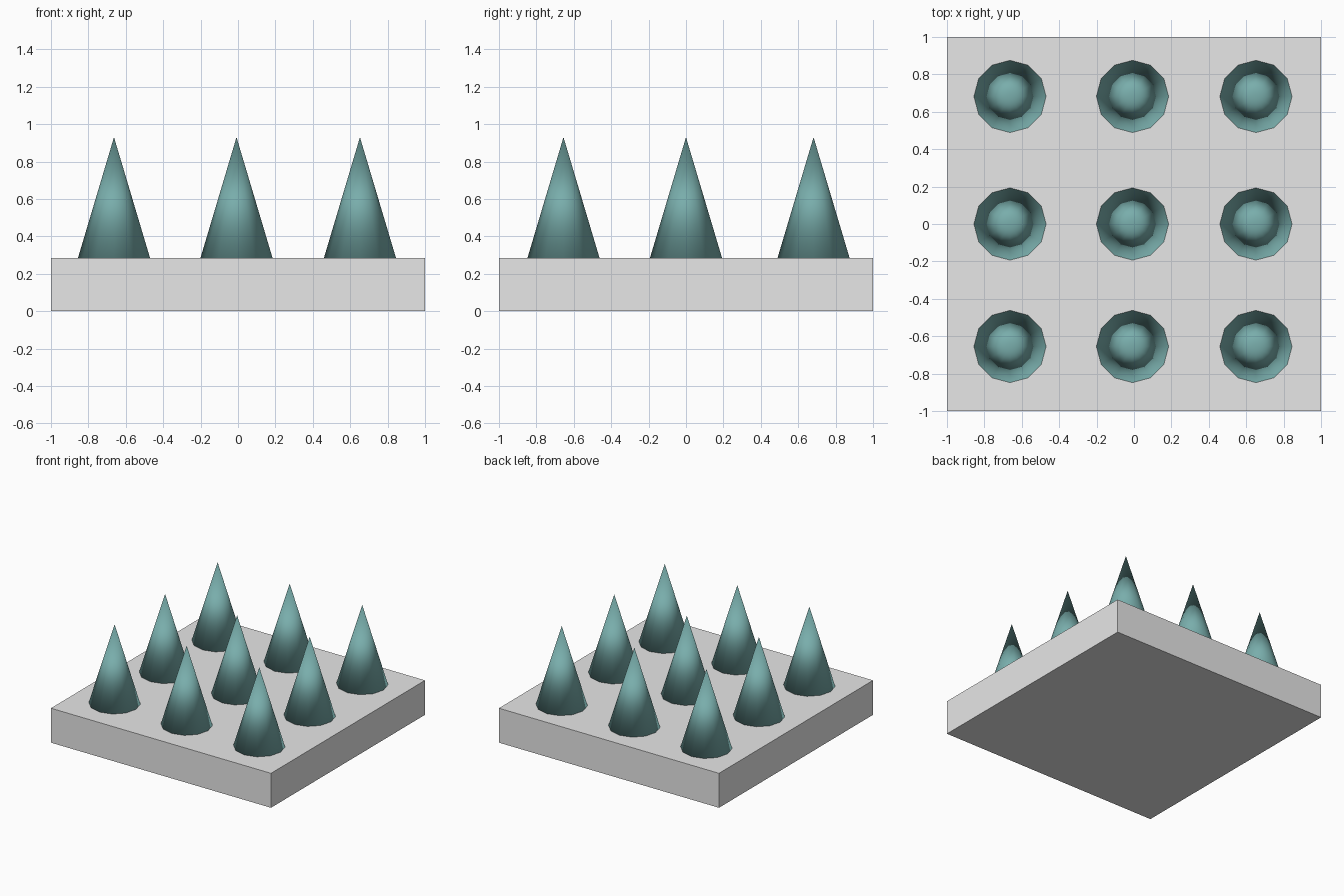
import bpy

if "Cube" in bpy.data.objects:
    bpy.data.objects.remove(bpy.data.objects["Cube"])


def material(name, colour):
    m = bpy.data.materials.new(name)
    m.diffuse_color = (*colour, 1.0)
    m.use_nodes = True
    m.node_tree.nodes["Principled BSDF"].inputs["Base Color"].default_value = m.diffuse_color
    return m


grey = material("light_grey", (0.8, 0.8, 0.8))
teal = material("teal", (0.19, 0.42, 0.41))

TOP = 0.283   # top of the slab
TIP = 0.93    # tip of the spikes

# Square base slab
bpy.ops.mesh.primitive_cube_add(size=1, location=(0, 0, TOP / 2))
base = bpy.context.object
base.name = "base_slab"
base.scale = (2, 2, TOP)
bpy.ops.object.transform_apply(location=False, rotation=False, scale=True)
base.data.materials.append(grey)

# Three by three grid of twelve-sided spikes, smooth all round
for row, y in enumerate((-0.655, 0.0, 0.682)):
    for col, x in enumerate((-0.663, -0.008, 0.652)):
        bpy.ops.mesh.primitive_cone_add(
            vertices=12, radius1=0.193, radius2=0, depth=TIP - TOP,
            location=(x, y, (TIP + TOP) / 2))
        spike = bpy.context.object
        spike.name = f"spike_{row + 1}_{col + 1}"
        spike.data.materials.append(teal)
        bpy.ops.object.shade_smooth()
